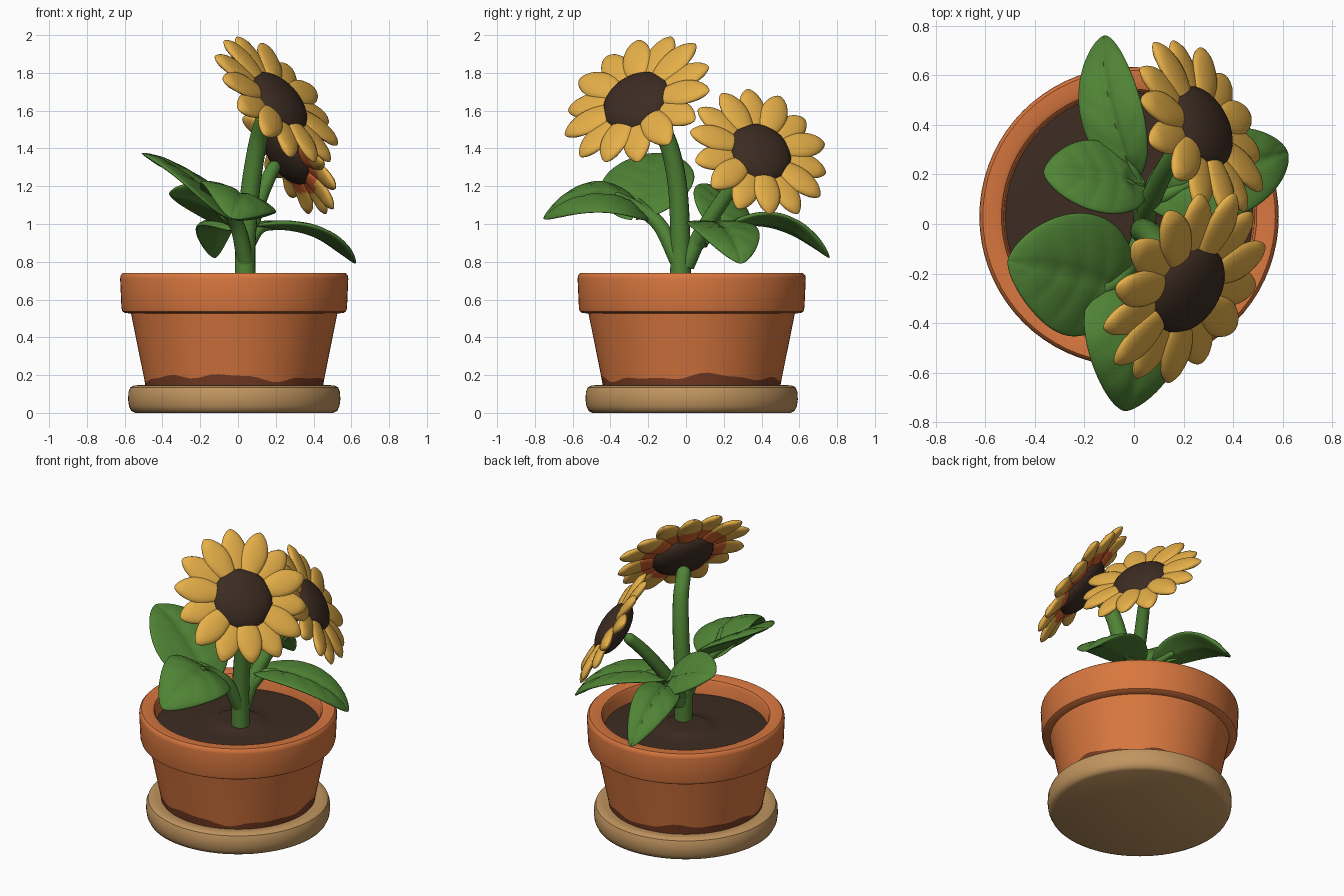
import bpy, bmesh, math
from mathutils import Vector as V

if "Cube" in bpy.data.objects:
    bpy.data.objects.remove(bpy.data.objects["Cube"])

def mat(name, c):
    m = bpy.data.materials.new(name)
    m.diffuse_color = (*c, 1)
    m.use_nodes = True
    m.node_tree.nodes["Principled BSDF"].inputs["Base Color"].default_value = m.diffuse_color
    return m

TERRA = mat("terracotta", (0.69, 0.185, 0.05))
STAIN = mat("damp_brown", (0.19, 0.047, 0.018))
TAN = mat("saucer_tan", (0.53, 0.30, 0.115))
DARK = mat("dark_brown", (0.046, 0.025, 0.016))
GREEN = mat("leaf_green", (0.08, 0.23, 0.036))
YELLOW = mat("petal_yellow", (0.79, 0.43, 0.065))
ORANGE = mat("petal_orange", (0.62, 0.12, 0.025))

def loft(bm, rings):
    """Skin closed rings of points and cap both ends."""
    vs = [[bm.verts.new(p) for p in r] for r in rings]
    n = len(vs[0])
    for a, b in zip(vs, vs[1:]):
        for i in range(n):
            j = (i + 1) % n
            bm.faces.new((a[i], a[j], b[j], b[i]))
    bm.faces.new(vs[0][::-1])
    bm.faces.new(vs[-1])

def finish(bm, name, mats, rule=None, angle=50):
    bmesh.ops.recalc_face_normals(bm, faces=bm.faces)
    if rule:
        for f in bm.faces:
            f.material_index = rule(f)
    me = bpy.data.meshes.new(name)
    bm.to_mesh(me)
    bm.free()
    for m in mats:
        me.materials.append(m)
    o = bpy.data.objects.new(name, me)
    bpy.context.collection.objects.link(o)
    bpy.ops.object.select_all(action='DESELECT')
    o.select_set(True)
    bpy.context.view_layer.objects.active = o
    bpy.ops.object.shade_smooth_by_angle(angle=math.radians(angle))
    return o

CX, CY = -0.02, 0.03

def lathe(name, profile, mats, rule=None, wavy=None, seg=72):
    bm = bmesh.new()
    rings = []
    for k, (r, z) in enumerate(profile):
        ring = []
        for i in range(seg):
            a = 2 * math.pi * i / seg
            dz = 0
            if k == wavy:
                dz = 0.012 * math.sin(3 * a + 1) + 0.010 * math.sin(7 * a) + 0.006 * math.sin(13 * a)
            rr = r + dz * 0.2
            ring.append(V((CX + rr * math.cos(a), CY + rr * math.sin(a), z + dz)))
        rings.append(ring)
    loft(bm, rings)
    return finish(bm, name, mats, rule, 40)

# Saucer, pot with a damp band at the foot, soil
lathe("saucer", [(.525, 0), (.545, .01), (.557, .035), (.562, .07), (.56, .11), (.55, .135),
                 (.53, .145), (.505, .147), (.485, .143), (.2, .14)], [TAN])
lathe("pot", [(.2, .125), (.467, .125), (.478, .187), (.546, .525), (.58, .53), (.592, .537), (.597, .555),
              (.604, .71), (.601, .728), (.59, .74), (.535, .74), (.515, .733), (.505, .715), (.495, .6), (.2, .6)],
      [TERRA, STAIN], lambda f: int(f.calc_center_median().z < .19 and
                                    max(v.co.z for v in f.verts) < .3), wavy=2)
lathe("soil", [(.49, .58), (.5, .64), (.4, .65), (.25, .648), (.17, .652), (.14, .668), (.1, .672), (.02, .665)], [DARK])

def tube(name, pts, r0, r1):
    """Round tapered stem along a smooth path, with rounded ends."""
    P = [V(p) for p in pts]
    P = [2 * P[0] - P[1]] + P + [2 * P[-1] - P[-2]]
    path = []
    for i in range(1, len(P) - 2):
        a, b, c, d = P[i - 1:i + 3]
        for k in range(8):
            t = k / 8
            path.append(0.5 * (2 * b + (c - a) * t + (2 * a - 5 * b + 4 * c - d) * t * t
                               + (3 * b - a - 3 * c + d) * t ** 3))
    path.append(P[-2])
    n = len(path)
    sec = [(path[i], r0 + (r1 - r0) * i / (n - 1)) for i in range(n)]
    end = (path[-1] - path[-2]).normalized()
    sec += [(path[-1] + end * r1 * math.sin(e), r1 * math.cos(e)) for e in (.5, 1.0, 1.4)]
    rings = []
    for i, (p, r) in enumerate(sec):
        t = (sec[min(i + 1, len(sec) - 1)][0] - sec[max(i - 1, 0)][0]).normalized()
        s = t.cross(V((0.3, 1, 0.1))).normalized()
        u = s.cross(t)
        rings.append([p + r * (s * math.cos(a * math.pi / 8) + u * math.sin(a * math.pi / 8)) for a in range(16)])
    bm = bmesh.new()
    loft(bm, rings)
    finish(bm, name, [GREEN])

# Stems and leaf stalks
tube("main_stem", [(.04, -.03, .62), (.04, -.03, .9), (.068, -.045, 1.2), (.105, -.095, 1.43), (.14, -.175, 1.56)], .056, .046)
tube("second_stem", [(.04, 0, .78), (.06, .08, .95), (.11, .19, 1.12), (.155, .27, 1.23), (.19, .33, 1.3)], .045, .036)
tube("front_stalk", [(.04, -.04, .8), (.0, -.13, .98), (-.06, -.22, 1.07), (-.12, -.26, 1.11)], .045, .03)
tube("front_leaf_stalk", [(-.03, -.18, 1.03), (-.05, -.27, 1.10), (-.02, -.36, 1.15)], .035, .02)
tube("back_stalk", [(.04, -.02, .8), (.03, .08, .91), (.0, .2, .97), (-.03, .32, 1.0)], .045, .02)
tube("left_stalk", [(.03, .08, .9), (-.02, .15, 1.0), (-.09, .18, 1.06)], .038, .022)
tube("right_stalk", [(.04, .04, .87), (.12, .11, .98), (.24, .17, .99)], .04, .02)

def leaf(name, base, mid, tip, W, up=(0, 0, 1), cup=.15, th=.022, notch=.1, pw=.8):
    """Broad blunt leaf with grooved veins."""
    b, m, e, up = V(base), V(mid), V(tip), V(up)
    c = 2 * m - (b + e) / 2
    rings = []
    n = 40
    for i in range(n + 1):
        t = .5 - .4995 * math.cos(math.pi * i / n)
        p = b * (1 - t) ** 2 + c * 2 * t * (1 - t) + e * t * t
        T = ((c - b) * (1 - t) + (e - c) * t).normalized()
        S = T.cross(up).normalized()
        N = S.cross(T)
        f = math.sin(math.pi * t ** pw) ** .62
        ring = []
        for k in range(48):
            a = 2 * math.pi * k / 48
            s = math.cos(a)
            sa = math.sin(a)
            h = math.copysign(abs(sa) ** .8, sa) * th * min(1, f * 1.6)
            ph = (t * 4.5 - abs(s) * 1.2) % 1
            g = .011 * math.exp(-(s / .1) ** 2) + .006 * math.exp(-((ph - .5) / .12) ** 2)
            h += -g * max(0, sa) * f + abs(s) * .03 * f
            ring.append(p + S * (s * W * f) + N * (h - cup * W * f * s * s)
                        - T * (notch * abs(s) ** 1.5 * (1 - t) ** 2))
        rings.append(ring)
    bm = bmesh.new()
    loft(bm, rings)
    finish(bm, name, [GREEN], angle=75)

leaf("back_leaf", (-.01, .22, .98), (-.10, .50, 1.0), (-.12, .76, .82), .13, up=(-.25, 0, 1), notch=.04)
leaf("left_back_leaf", (-.03, .17, 1.03), (-.19, .195, 1.12), (-.365, .21, 1.16), .17, up=(0, .5, .87))
leaf("right_leaf", (.14, .13, .99), (.41, .22, .95), (.62, .29, .79), .18, cup=.1)
leaf("left_front_leaf", (-.09, -.25, 1.09), (-.28, -.19, 1.25), (-.51, -.15, 1.375), .25, cup=.1)
leaf("front_leaf", (-.04, -.27, 1.09), (.01, -.5, 1.15), (-.035, -.755, 1.03), .215, up=(.4, 0, 1), cup=.2)

def flower(name, centre, disc_at, normal, R, rd, count=14):
    """Ring of plump petals around a domed dark disc."""
    q = V(normal).to_track_quat('Z', 'Y')
    bm = bmesh.new()
    r0 = rd * .65
    for j in range(count):
        a = 2 * math.pi * (j + .3) / count
        u, v = V((math.cos(a), math.sin(a), 0)), V((-math.sin(a), math.cos(a), 0))
        lift = .008 * (-1) ** j
        L = R - r0 - .012 * (j % 3 == 1)
        rings = []
        for i in range(21):
            t = .5 - .5 * math.cos(math.pi * i / 20)
            w = .081 * R / .43 * max(.005, math.sin(math.pi * (.2 + .799 * t) ** 1.35)) ** .6
            h = .024 * min(1, w / .05)
            rings.append([u * (r0 + L * t) + v * (w * math.cos(k * math.pi / 8))
                          + V((0, 0, lift + .012 * math.sin(math.pi * t) + h * math.sin(k * math.pi / 8)))
                          for k in range(16)])
        loft(bm, rings)
    # orange only near the petal roots on the rear
    def rule(f):
        c = f.calc_center_median()
        return int(f.normal.z < .1 and c.length < rd * 1.38)
    o = finish(bm, name + "_petals", [YELLOW, ORANGE], rule, 60)
    bm = bmesh.new()
    bmesh.ops.create_uvsphere(bm, u_segments=40, v_segments=20, radius=1)
    for x in bm.verts:
        x.co = V((x.co.x * rd, x.co.y * rd, x.co.z * rd * .47))
    d = finish(bm, name + "_disc", [DARK])
    for ob, at in ((o, centre), (d, disc_at)):
        ob.rotation_mode = 'QUATERNION'
        ob.rotation_quaternion = q
        ob.location = at

flower("tall_flower", (.203, -.255, 1.655), (.207, -.257, 1.638), (.67, -.42, .61), .432, .198)
flower("short_flower", (.267, .387, 1.378), (.267, .387, 1.37), (.775, .37, .51), .397, .18)
